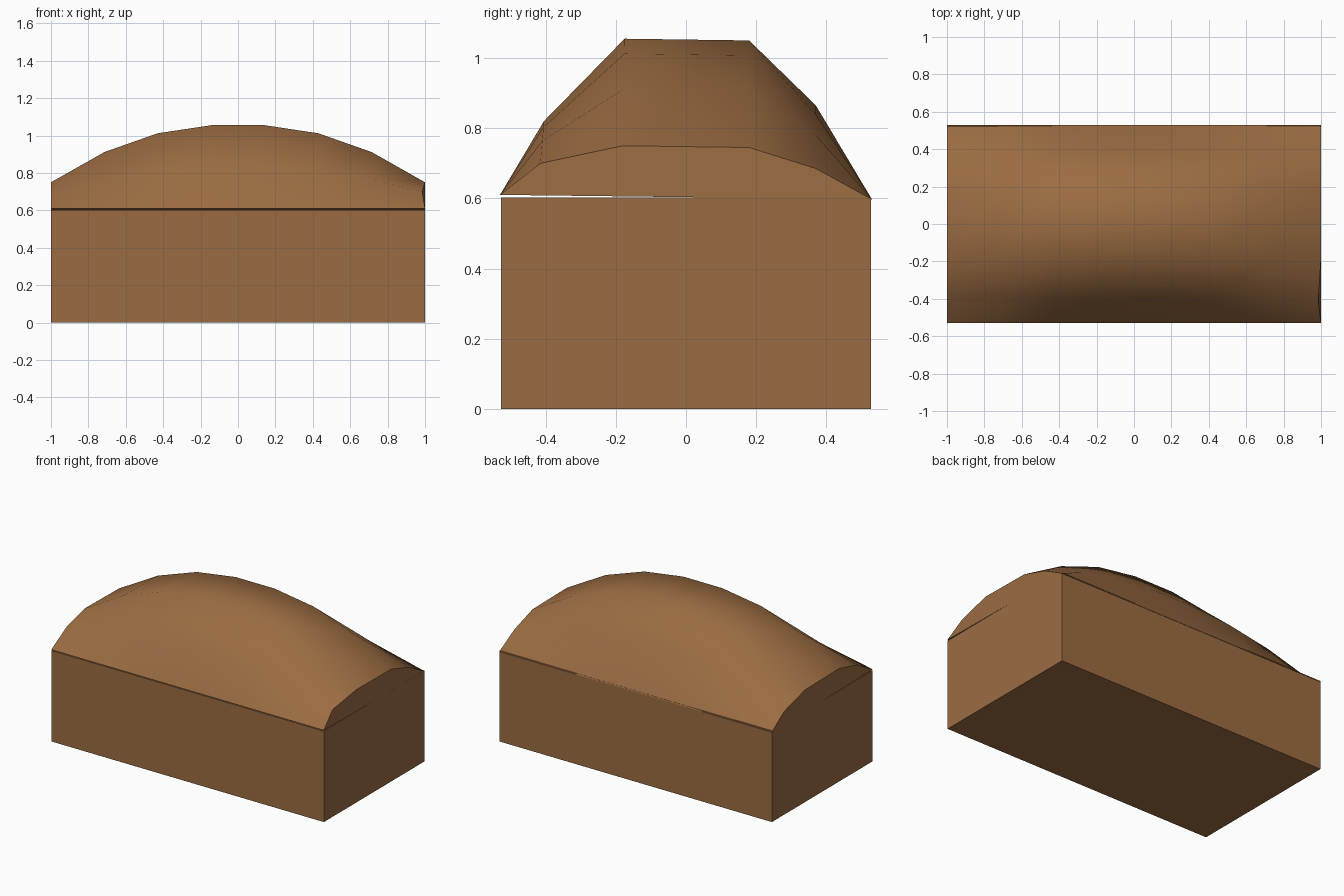
import bpy, bmesh

if "Cube" in bpy.data.objects:
    bpy.data.objects.remove(bpy.data.objects["Cube"])

wood = bpy.data.materials.new("warm brown wood")
wood.diffuse_color = (0.33, 0.15, 0.055, 1)
wood.use_nodes = True
wood.node_tree.nodes["Principled BSDF"].inputs["Base Color"].default_value = wood.diffuse_color


def finish(name, bm):
    bmesh.ops.recalc_face_normals(bm, faces=bm.faces)
    mesh = bpy.data.meshes.new(name)
    bm.to_mesh(mesh)
    bm.free()
    mesh.materials.append(wood)
    obj = bpy.data.objects.new(name, mesh)
    bpy.context.collection.objects.link(obj)
    return obj


# Chest body: plain box
bm = bmesh.new()
bmesh.ops.create_cube(bm, size=1)
for v in bm.verts:
    v.co = (v.co.x * 2, v.co.y * 1.055, (v.co.z + 0.5) * 0.603)
finish("chest_body", bm)

# Lid: profile sections across y, bulging towards the middle of x
xs = [-1 + 2 * i / 7 for i in range(8)]
crown = [0.0, 0.53, 0.86, 1.0, 1.0, 0.86, 0.53, 0.0]
middle = [(-0.53, 0.61), (-0.405, 0.82), (-0.175, 1.055),
          (0.18, 1.05), (0.37, 0.865), (0.53, 0.597)]
right_end = [(-0.53, 0.61), (-0.415, 0.70), (-0.18, 0.75),
             (0.18, 0.745), (0.37, 0.685), (0.53, 0.597)]
left_end = [(-0.53, 0.61), (-0.37, 0.70), (-0.18, 0.75),
            (0.18, 0.745), (0.40, 0.685), (0.53, 0.597)]
bm = bmesh.new()
rows = []
for x, t in zip(xs, crown):
    end = left_end if x < 0 else right_end
    rows.append([bm.verts.new((x, a[0] + (b[0] - a[0]) * t, a[1] + (b[1] - a[1]) * t))
                 for a, b in zip(end, middle)])
rows[-1][1].co.x = 0.985  # slightly tucked front corner
for r, s in zip(rows, rows[1:]):
    for j in range(5):
        bm.faces.new((r[j], s[j], s[j + 1], r[j + 1]))
# End panels and underside
bm.faces.new(rows[0])
bm.faces.new(rows[-1])
bm.faces.new([r[0] for r in rows] + [r[-1] for r in reversed(rows)])
lid = finish("domed_lid", bm)
bpy.context.view_layer.objects.active = lid
lid.select_set(True)
bpy.ops.object.shade_smooth_by_angle(angle=0.8)
